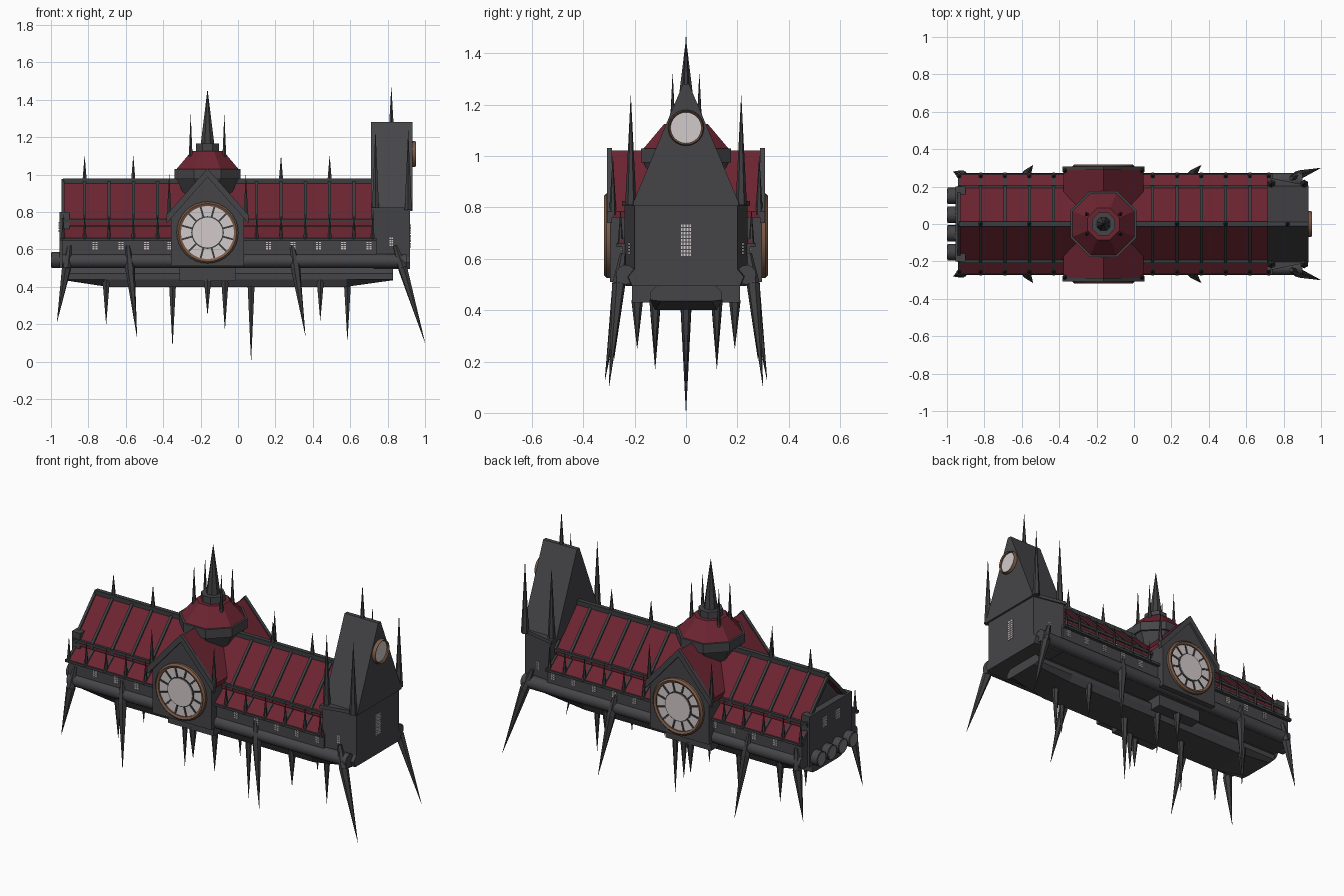
import bpy, bmesh, math
from mathutils import Vector, Matrix

if "Cube" in bpy.data.objects:
    bpy.data.objects.remove(bpy.data.objects["Cube"])


def mat(name, r, g, b):
    m = bpy.data.materials.new(name)
    m.diffuse_color = (r, g, b, 1)
    m.use_nodes = True
    m.node_tree.nodes["Principled BSDF"].inputs["Base Color"].default_value = m.diffuse_color
    return m


STONE = mat("dark stone", 0.06, 0.06, 0.066)
TRIM = mat("dark trim", 0.045, 0.047, 0.05)
SPIKE = mat("spike iron", 0.05, 0.05, 0.054)
RED = mat("roof red", 0.15, 0.018, 0.031)
GLASS = mat("pale glass", 0.65, 0.59, 0.59)
BRONZE = mat("bronze rim", 0.2, 0.105, 0.065)
STEEL = mat("engine steel", 0.2, 0.2, 0.21)


def finish(name, bm, material, smooth=False):
    bmesh.ops.recalc_face_normals(bm, faces=bm.faces)
    me = bpy.data.meshes.new(name)
    bm.to_mesh(me)
    bm.free()
    me.materials.append(material)
    for p in me.polygons:
        p.use_smooth = smooth
    ob = bpy.data.objects.new(name, me)
    bpy.context.collection.objects.link(ob)
    if smooth:
        me.set_sharp_from_angle(angle=math.radians(40))
    return ob


def loft(name, rings, material):
    """Skin closed rings of points and cap both ends."""
    bm = bmesh.new()
    vs = [[bm.verts.new(p) for p in r] for r in rings]
    n = len(vs[0])
    for a, b in zip(vs, vs[1:]):
        for i in range(n):
            bm.faces.new((a[i], a[(i + 1) % n], b[(i + 1) % n], b[i]))
    bm.faces.new(vs[0])
    bm.faces.new(vs[-1])
    return finish(name, bm, material)


def along_x(name, prof, x0, x1, material):
    return loft(name, [[(x, y, z) for y, z in prof] for x in (x0, x1)], material)


def along_y(name, prof, y0, y1, material):
    return loft(name, [[(x, y, z) for x, z in prof] for y in (y0, y1)], material)


def box(name, x0, x1, y0, y1, z0, z1, material):
    return along_x(name, [(y0, z0), (y1, z0), (y1, z1), (y0, z1)], x0, x1, material)


def cone(name, a, b, r0, r1, material, n=8, smooth=False, turn=0.0):
    a, b = Vector(a), Vector(b)
    d = b - a
    bm = bmesh.new()
    m = Matrix.Translation((a + b) / 2) @ d.to_track_quat('Z', 'Y').to_matrix().to_4x4()
    bmesh.ops.create_cone(bm, cap_ends=True, segments=n, radius1=r0, radius2=r1,
                          depth=d.length, matrix=m @ Matrix.Rotation(turn, 4, 'Z'))
    return finish(name, bm, material, smooth)


def spike(name, a, b, r):
    cone(name, a, b, r, 0.0005, SPIKE, 6)


def chevron(w, eave, ridge, t):
    return [(-w, eave), (0, ridge), (w, eave), (w, eave - t), (0, ridge - t), (-w, eave - t)]


def windows(name, c, axis, cols, rows, w, h, gap):
    """Grid of thin panes on a wall facing the given axis."""
    bm = bmesh.new()
    for i in range(cols):
        for j in range(rows):
            u = (i - (cols - 1) / 2) * (w + gap)
            v = (j - (rows - 1) / 2) * (h + gap)
            off, size = ((u, 0, v), (w, 0.006, h)) if axis == 'y' else ((0, u, v), (0.006, w, h))
            m = Matrix.Translation(Vector(c) + Vector(off)) @ Matrix.Diagonal((*size, 1))
            bmesh.ops.create_cube(bm, size=1, matrix=m)
    finish(name, bm, GLASS)


# Main hull, inner nave and rear block
along_x("hull", [(-.23, .5), (.23, .5), (.25, .56), (.25, .66), (-.25, .66), (-.25, .56)], -.94, .74, STONE)
box("clerestory", -.92, .73, -.18, .18, .65, .775, STONE)
box("rear_block", -.955, -.9, -.2, .2, .5, .8, STONE)
for s in (-1, 1):
    cone("side_pipe", (-.94, s * .235, .538), (.9, s * .235, .538), .038, .038, STONE, 16, True)
    box("sill", -.95, .74, s * .26 - .01, s * .26 + .01, .645, .66, TRIM)
    box("eave_bar", -.94, .72, s * .198 - .01, s * .198 + .01, .745, .762, TRIM)

# Roof tiers with dividing ribs
along_x("upper_roof", chevron(.2, .755, .965, .03), -.93, .72, RED)
along_x("gable_fill", [(-.18, .74), (.18, .74), (0, .94)], -.915, .72, STONE)
along_x("lower_roof", [(-.27, .655), (-.17, .73), (.17, .73), (.27, .655)], -.94, .73, RED)
box("ridge_bar", -.935, .73, -.013, .013, .95, .978, TRIM)
ribs = [-.935, -.82, -.69, -.56, -.43, .1, .23, .36, .49, .62, .72]
for x in ribs:
    along_x("upper_rib", chevron(.204, .762, .975, .03), x - .008, x + .008, TRIM)
    along_x("lower_rib", [(-.275, .655), (-.17, .738), (.17, .738), (.275, .655)], x - .007, x + .007, TRIM)
    for s in (-1, 1):
        spike("buttress_pin", (x, s * .255, .65), (x, s * .255, .79), .012)
for x in (-.82, -.56, .23, .49):
    spike("ridge_spike", (x, 0, .96), (x, 0, 1.1), .014)

# Wall windows
for x in (-.765, -.625, -.49, -.365, .163, .295, .43, .565, .70):
    for s in (-1, 1):
        windows("wall_windows", (x, s * .251, .62), 'y', 2, 4, .011, .007, .004)
        windows("clerestory_windows", (x, s * .181, .74), 'y', 2, 3, .011, .006, .004)
for s in (-1, 1):
    windows("rear_windows", (-.956, s * .06, .72), 'x', 3, 4, .009, .01, .005)

# Cross gable
CX = -.163
along_y("cross_wall", [(CX - .195, .51), (CX + .195, .51), (CX + .195, .79), (CX, 1.0), (CX - .195, .79)],
        -.295, .295, STONE)
cross = [(CX + u, z) for u, z in chevron(.213, .785, 1.022, .025)]
along_y("cross_roof", cross, -.293, .293, RED)
for s in (-1, 1):
    edge = [(CX + u, z) for u, z in chevron(.218, .785, 1.032, .045)]
    along_y("cross_gable_edge", edge, s * .288, s * .308, STONE)
    for d in (-.205, .205):
        spike("cross_spike", (CX + d, s * .285, .77), (CX + d, s * .285, 1.0), .015)


def clock(c, d, r, spokes):
    """Round window: bronze rim, pale disc, dark tracery; d is the outward axis."""
    c, d = Vector(c), Vector(d)
    up = Vector((0, 0, 1))
    side = d.cross(up)
    rings = []
    for rr, h in ((r, -.03), (r, .012), (r * .94, .022), (r * .86, .016), (r * .86, -.03)):
        rings.append([c + d * h + (side * math.cos(t) + up * math.sin(t)) * rr
                      for t in [k * math.tau / 32 for k in range(32)]])
    bm = bmesh.new()
    vs = [[bm.verts.new(p) for p in ring] for ring in rings]
    for i in range(5):
        a, b = vs[i], vs[(i + 1) % 5]
        for k in range(32):
            bm.faces.new((a[k], a[(k + 1) % 32], b[(k + 1) % 32], b[k]))
    finish("clock_rim", bm, BRONZE, True)
    cone("clock_glass", c - d * .02, c + d * .008, r * .87, r * .87, GLASS, 32)
    if not spokes:
        return
    cone("clock_inner_ring", c, c + d * .011, r * .53, r * .53, TRIM, 24)
    cone("clock_center", c, c + d * .015, r * .49, r * .49, GLASS, 24)
    for k in range(spokes):
        t = (k + .5) * math.tau / spokes
        e = side * math.cos(t) + up * math.sin(t)
        f = e.cross(d) * .005
        p, q = c + e * r * .5, c + e * r * .88
        loft("clock_spoke", [[v - f, v + f, v + f + d * .012, v - f + d * .012] for v in (p, q)], TRIM)


for s in (-1, 1):
    clock((CX, s * .297, .69), (0, s, 0), .165, 12)

# Octagonal lantern and spire
TURN = math.pi / 8
K = 1 / math.cos(TURN)
for name, z0, z1, r0, r1, m in (("lantern_underside", .86, .975, .11, .165, STONE),
                                ("lantern_rim", .975, 1.03, .176, .176, STONE),
                                ("lantern_roof", 1.03, 1.125, .165, .085, RED),
                                ("lantern_collar", 1.12, 1.165, .062, .062, STONE),
                                ("spire", 1.165, 1.45, .036, .001, SPIKE)):
    cone(name, (CX, 0, z0), (CX, 0, z1), r0 * K, r1 * K, m, 8, False, TURN)
for sx in (-1, 1):
    for sy in (-1, 1):
        spike("lantern_spike", (CX + sx * .09, sy * .052, 1.07), (CX + sx * .09, sy * .052, 1.32), .013)

# End tower
loft("tower_body", [[(.725, -w0, z), (.92, -w1, z), (.92, w1, z), (.725, w0, z)]
                    for z, w0, w1 in ((.495, .235, .21), (.53, .25, .225), (.56, .24, .2), (.81, .24, .2))], STONE)
loft("tower_eave", [[(.712, -.25, z), (.932, -.205, z), (.932, .205, z), (.712, .25, z)]
                    for z in (.805, .825)], STONE)
along_x("tower_roof", [(-.205, .82), (.205, .82), (.18, .88), (.012, 1.28), (-.012, 1.28), (-.18, .88)],
        .71, .932, STONE)
spike("tower_top_spike", (.82, 0, 1.2), (.82, 0, 1.47), .018)
for x in (.735, .91):
    for s in (-1, 1):
        spike("tower_corner_spike", (x, s * .215, .81), (x, s * .215, 1.235), .022)
clock((.93, 0, 1.11), (1, 0, 0), .07, 0)
windows("tower_end_windows", (.921, 0, .672), 'x', 4, 9, .007, .01, .004)
for s in (-1, 1):
    windows("tower_side_windows", (.82, s * .222, .64), 'y', 2, 4, .007, .008, .004)

# Engines
for y in (-.15, -.05, .05, .15):
    cone("engine", (-.93, y, .543), (-.998, y, .543), .044, .044, STONE, 16, True)
    cone("engine_nozzle", (-.99, y, .543), (-1.0, y, .543), .037, .037, STEEL, 16)

# Keel
loft("keel", [[(x, y, z) for y, z in ((-.1 * k, .4 + d), (.1 * k, .4 + d), (.14, .44), (.14, .47), (.11, .5),
                                      (-.11, .5), (-.14, .47), (-.14, .44))]
              for x, k, d in ((-.93, 1, .035), (-.7, 1.2, 0), (.58, 1.2, 0), (.83, 1, .035))], STONE)
box("keel_center_plate", CX - .15, CX + .15, -.21, .21, .43, .51, STONE)

# Hanging spikes
for x, y, z in ((-.35, 0, .08), (.07, 0, 0), (.585, 0, .11), (-.705, .12, .2), (-.07, .12, .17),
                (.44, .12, .22), (CX, .19, .25)):
    for s in ((-1, 1) if y else (1,)):
        spike("keel_spike", (x, s * y, .44), (x, s * y, z), .023)

# Splayed side spikes
for x0, x1, y1, z1 in ((-.9, -.968, .28, .21), (-.59, -.54, .315, .13), (.29, .36, .315, .14), (.84, 1.0, .3, .1)):
    for s in (-1, 1):
        xm = x0 + (x1 - x0) * .25
        cone("side_spike_root", (x0, s * .245, .62), (xm, s * .262, .5), .012, .026, SPIKE, 6)
        spike("side_spike", (xm, s * .262, .5), (x1, s * y1, z1), .026)
